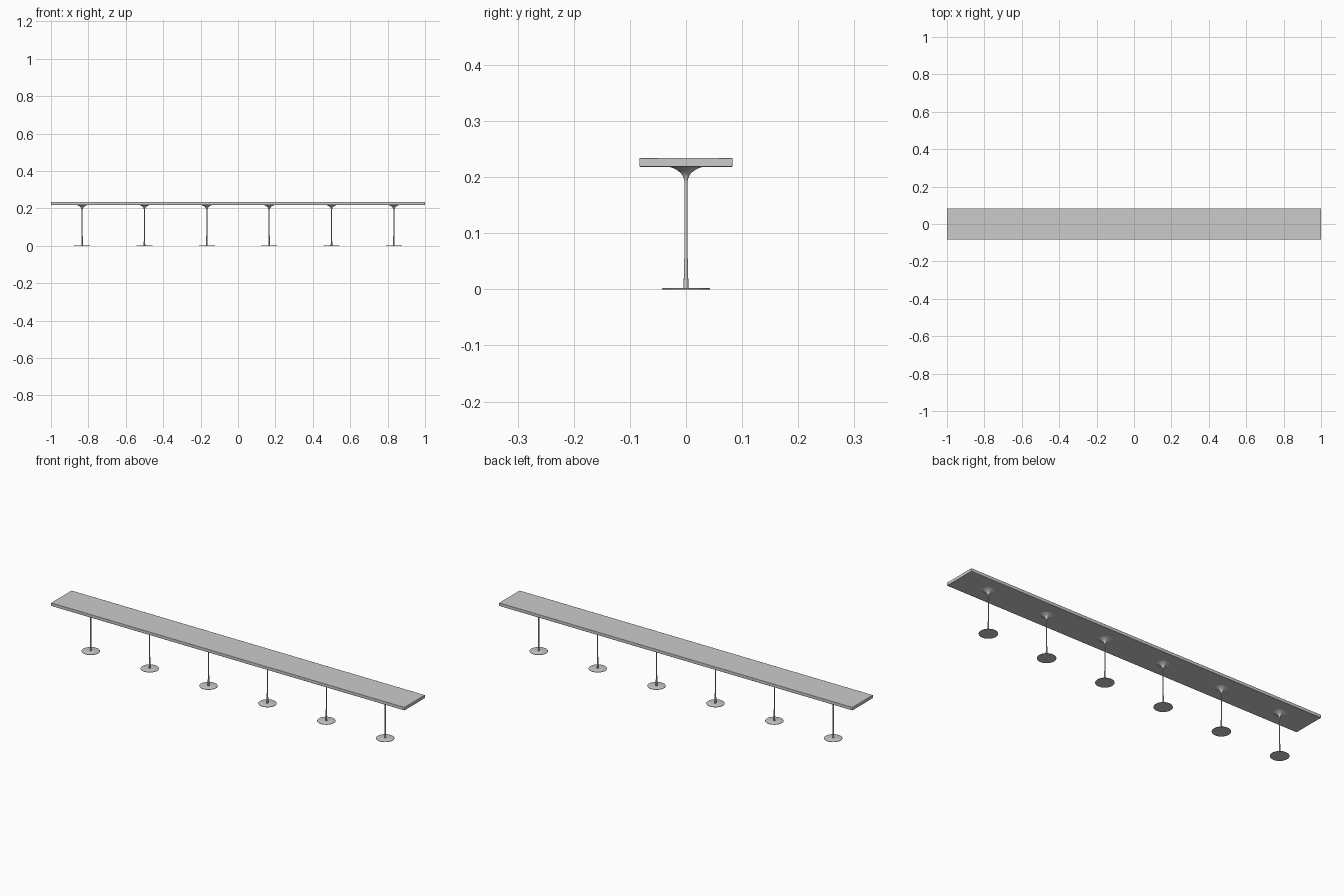
import bpy, bmesh, math

if "Cube" in bpy.data.objects:
    bpy.data.objects.remove(bpy.data.objects["Cube"])

SIDES = 32
LEG_XS = [(-5 + 2 * i) / 6 for i in range(6)]


def lathe(name, profile, x):
    """Revolve (radius, z) points around a vertical axis at x; ends are capped."""
    bm = bmesh.new()
    rings = []
    for r, z in profile:
        rings.append([bm.verts.new((r * math.cos(2 * math.pi * i / SIDES),
                                    r * math.sin(2 * math.pi * i / SIDES), z))
                      for i in range(SIDES)])
    for a, b in zip(rings, rings[1:]):
        for i in range(SIDES):
            j = (i + 1) % SIDES
            bm.faces.new((a[i], a[j], b[j], b[i]))
    bm.faces.new(rings[0][::-1])
    bm.faces.new(rings[-1])
    mesh = bpy.data.meshes.new(name)
    bm.to_mesh(mesh)
    bm.free()
    obj = bpy.data.objects.new(name, mesh)
    obj.location.x = x
    bpy.context.collection.objects.link(obj)
    smooth(obj)
    return obj


def smooth(obj):
    bpy.ops.object.select_all(action='DESELECT')
    obj.select_set(True)
    bpy.context.view_layer.objects.active = obj
    bpy.ops.object.shade_smooth_by_angle(angle=math.radians(35))


# Long flat top with finely eased edges
bpy.ops.mesh.primitive_cube_add(size=1, location=(0, 0, 0.2265))
top = bpy.context.object
top.name = "table_top"
top.scale = (2, 0.166, 0.016)
bpy.ops.object.transform_apply(location=False, rotation=False, scale=True)
bevel = top.modifiers.new("eased_edges", 'BEVEL')
bevel.width = 0.0015
bevel.segments = 2
smooth(top)

# Thin round foot plate
FOOT = [(0.0425, 0), (0.0428, 0.0008), (0.0422, 0.002), (0.0415, 0.0023)]
# Slender stem, slightly thicker at the bottom
STEM = [(0.0042, 0.002), (0.004, 0.02), (0.0033, 0.053), (0.0026, 0.062),
        (0.0026, 0.19)]
# Trumpet-shaped support flaring into the underside of the top
FLARE = [(0.0026, 0.188), (0.003, 0.193), (0.004, 0.198), (0.006, 0.203),
         (0.010, 0.208), (0.016, 0.2125), (0.023, 0.216), (0.031, 0.219)]

for n, x in enumerate(LEG_XS, 1):
    lathe(f"foot_plate_{n}", FOOT, x)
    lathe(f"stem_{n}", STEM, x)
    lathe(f"flared_support_{n}", FLARE, x)
